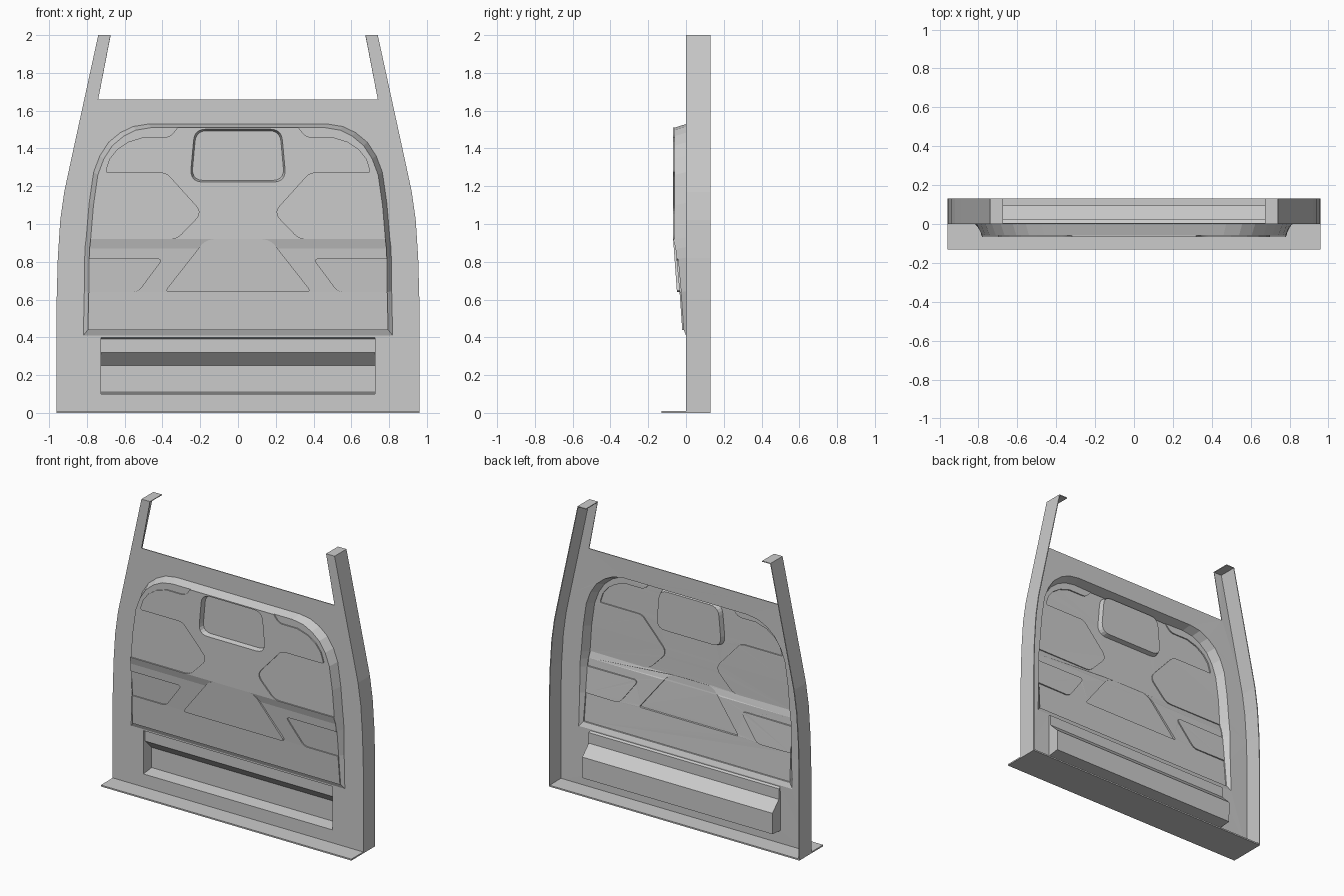
import bpy, bmesh
from mathutils import Vector
from mathutils.geometry import tessellate_polygon

if "Cube" in bpy.data.objects:
    bpy.data.objects.remove(bpy.data.objects["Cube"])

bm = bmesh.new()


def fillet(pts, n=5):
    """Round every (x, z, radius) corner; plain (x, z) points stay sharp."""
    out = []
    for i, p in enumerate(pts):
        c = Vector(p[:2])
        if len(p) == 2:
            out.append(tuple(c))
            continue
        a = Vector(pts[i - 1][:2]) - c
        b = Vector(pts[(i + 1) % len(pts)][:2]) - c
        r = min(p[2], a.length * 0.45, b.length * 0.45)
        a, b = c + a.normalized() * r, c + b.normalized() * r
        for k in range(n + 1):
            t = k / n
            out.append(tuple(a * (1 - t) ** 2 + c * 2 * t * (1 - t) + b * t * t))
    return out


def flip(pts):
    return [(-x, z) for x, z in reversed(pts)]


def patch(loop, y, holes=()):
    """Flat filled region in the xz plane."""
    loops = [loop, *holes]
    verts = [bm.verts.new((x, y, z)) for l in loops for x, z in l]
    for t in tessellate_polygon([[Vector((x, z, 0)) for x, z in l] for l in loops]):
        bm.faces.new([verts[i] for i in t])


def strip(a, b, closed=True):
    """Quads joining two equally long lists of 3D points."""
    va, vb = [bm.verts.new(p) for p in a], [bm.verts.new(p) for p in b]
    for i in range(0 if closed else 1, len(va)):
        bm.faces.new((va[i - 1], va[i], vb[i], vb[i - 1]))


def at(loop, y):
    return [(x, y, z) for x, z in loop]


def interp(table, z):
    if z <= table[0][0]:
        return table[0][1]
    for (z0, y0), (z1, y1) in zip(table, table[1:]):
        if z <= z1:
            return y0 + (y1 - y0) * (z - z0) / (z1 - z0)
    return table[-1][1]


# Side profiles (z, y) of the pressed levels: pocket, raised field, window, trapezoid
LEVELS = [
    [(.44, -.012), (.64, -.026), (.87, -.047), (.92, -.060)],
    [(.44, -.020), (.64, -.034), (.87, -.055), (.92, -.068)],
    [(1.2, -.035)],
    [(.64, -.048), (.92, -.068)],
]

# Right-half outlines of the pressed panel
edge = [(.795, .44), (.79, .64), (.788, .815), (.786, .87), (.78, .92), (.765, 1.1),
        (.742, 1.26), (.71, 1.345), (.665, 1.415), (.605, 1.465), (.54, 1.497),
        (.46, 1.51), (.32, 1.51)]
rib = fillet([(.78, .92), (.325, .92, .04), (.19, 1.06, .05), (.38, 1.27, .03),
              (.705, 1.27, .02), (.68, 1.345), (.64, 1.395), (.58, 1.435), (.5, 1.46),
              (.36, 1.46, .05), (.32, 1.51)])
low = fillet([(.79, .64), (.53, .64, .03), (.4, .815, .03), (.788, .815)])
upper = edge[4:] + rib[::-1][1:-1]
half = [edge[0]] + low + [edge[3]] + rib
field = half + flip(half)
trap = fillet([(-.39, .64, .03), (.39, .64, .03), (.17, .92, .05), (-.17, .92, .05)])
window = fillet([(-.255, 1.222, .07), (.255, 1.222, .07), (.23, 1.502, .06), (-.23, 1.502, .06)])
window_in = [(x * .965, 1.362 + (z - 1.362) * .94) for x, z in window]

# Pressed panel, laid out with y = level number
patch(field, 1, [trap, window])
strip(at(field, 1), at(field, 0))
for pocket in (upper, low):
    patch(pocket, 0)
    patch(flip(pocket), 0)
patch(trap, 3)
strip(at(trap, 1), at(trap, 3))
patch(window_in, 2)
strip(at(window, 1), at(window_in, 2))

# Crease it at the profile kinks, then push each level to its depth
for z in (.64, .87, .92):
    bmesh.ops.bisect_plane(bm, geom=bm.verts[:] + bm.edges[:] + bm.faces[:], dist=1e-5,
                           plane_co=(0, 0, z), plane_no=(0, 0, 1))
for v in bm.verts:
    v.co.y = interp(LEVELS[round(v.co.y)], v.co.z)

# Sloping rim around the pressed panel
inner = edge + flip(edge)
outer = [(x * 1.03, .41 if z < .45 else .44 + (z - .44) * 1.018) for x, z in inner]
strip([(x, interp(LEVELS[0], z), z) for x, z in inner], at(outer, 0))

# Lower recess
W = .725
prof = [(0, .40), (.02, .392), (.02, .32), (.09, .25), (.09, .11), (0, .10)]
strip([(-W, y, z) for y, z in prof], [(W, y, z) for y, z in prof], closed=False)
for x in (-W, W):
    bm.faces.new([bm.verts.new((x, y, z)) for y, z in prof])

# Flat surround with the two upper posts
side = [(.96, 0), (.96, .6), (.954, .82), (.941, 1.02), (.92, 1.17), (.89, 1.31),
        (.74, 2), (.675, 2)]
outline = side + [(.74, 1.66)]
patch(outline + flip(outline), 0, [outer, [(-W, .10), (W, .10), (W, .40), (-W, .40)]])

# Side flanges and post caps
for s in (side, flip(side)):
    strip(at(s, 0), at(s, .13), closed=False)

bmesh.ops.remove_doubles(bm, verts=bm.verts[:], dist=2e-4)
bmesh.ops.dissolve_degenerate(bm, edges=bm.edges[:], dist=1e-4)
bmesh.ops.recalc_face_normals(bm, faces=bm.faces[:])
bm.normal_update()
if sum(f.normal.y * f.calc_area() for f in bm.faces) > 0:
    bmesh.ops.reverse_faces(bm, faces=bm.faces[:])

mesh = bpy.data.meshes.new("door_panel")
bm.to_mesh(mesh)
bm.free()
panel = bpy.data.objects.new("door_panel", mesh)
bpy.context.collection.objects.link(panel)
sheet = panel.modifiers.new("sheet_thickness", 'SOLIDIFY')
sheet.thickness = .006
sheet.offset = -1

# Bottom plate
bpy.ops.mesh.primitive_cube_add(size=1, location=(0, 0, .005))
plate = bpy.context.object
plate.name = "bottom_plate"
plate.scale = (1.92, .26, .01)
